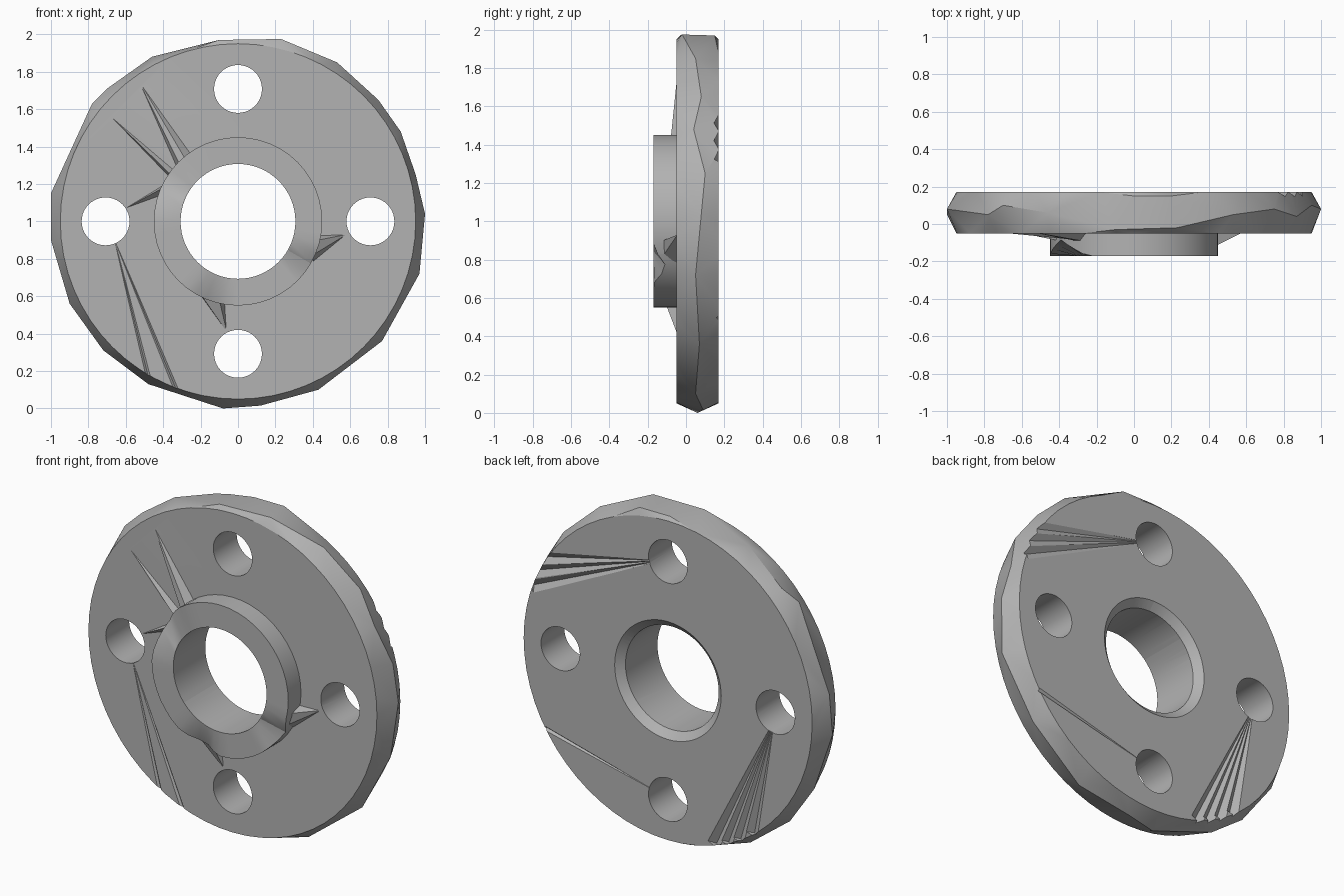
import bpy, bmesh
from math import sin, cos, pi, radians, degrees, atan2
from mathutils import Vector

cube = bpy.data.objects.get("Cube")
if cube:
    bpy.data.objects.remove(cube)

FRONT, BACK, HUB = -0.05, 0.17, -0.17
BORE, HUB_R, FACE_R = 0.307, 0.45, 0.95

steel = bpy.data.materials.new("grey steel")
steel.use_nodes = True
steel.diffuse_color = (0.45, 0.45, 0.45, 1)
steel.node_tree.nodes["Principled BSDF"].inputs["Base Color"].default_value = steel.diffuse_color


def ring(r, y, n=64, x=0, z=1):
    return [Vector((x + r * cos(2 * pi * i / n), y, z + r * sin(2 * pi * i / n))) for i in range(n)]


def finish(name, bm):
    bmesh.ops.recalc_face_normals(bm, faces=bm.faces)
    mesh = bpy.data.meshes.new(name)
    bm.to_mesh(mesh)
    bm.free()
    mesh.materials.append(steel)
    ob = bpy.data.objects.new(name, mesh)
    bpy.context.collection.objects.link(ob)
    return ob


def hull(name, points):
    bm = bmesh.new()
    for p in points:
        bm.verts.new(p)
    res = bmesh.ops.convex_hull(bm, input=bm.verts)
    spare = [g for g in set(res["geom_interior"] + res["geom_unused"]) if isinstance(g, bmesh.types.BMVert)]
    bmesh.ops.delete(bm, geom=spare, context="VERTS")
    bmesh.ops.dissolve_limit(bm, angle_limit=radians(0.5), verts=bm.verts, edges=bm.edges)
    return finish(name, bm)


def boolean(target, tool, operation):
    mod = target.modifiers.new("join", "BOOLEAN")
    mod.operation, mod.object, mod.solver = operation, tool, "EXACT"
    bpy.context.view_layer.objects.active = target
    bpy.ops.object.modifier_apply(modifier=mod.name)
    bpy.data.objects.remove(tool)


def groove(target, start, end, width, y, depth):
    """Tapered V cut running from a hole out to the rim of a face at height y."""
    a, b = Vector((start[0], 0, start[1])), Vector((end[0], 0, end[1]))
    out = Vector((0, 1 if y > 0 else -1, 0))
    side = (b - a).cross(out).normalized() * width / 2
    base = Vector((0, y, 0))
    pts = [a + base + out * 0.004, a + base - out * 0.002,
           b + base - out * depth, b + base + side + out * 0.004, b + base - side + out * 0.004]
    boolean(target, hull("groove_cutter", pts), "DIFFERENCE")


# Disc with an uneven, faceted rim ridge: x, z, y
ridge = [(-.1, 1.97, -.03), (.23, 1.975, -.02), (.0, 1.97, .15), (.2, 1.97, .15),
         (.53, 1.85, .05), (.75, 1.65, .08), (.87, 1.48, .04), (.95, 1.25, .1),
         (1, 1.04, .08), (.97, .72, .05), (.77, .36, .07), (.43, .1, .05),
         (.12, .015, .09), (-.08, 0, .06), (-.48, .13, .08), (-.72, .31, .05),
         (-.9, .56, .08), (-1, .9, .05), (-1, 1.15, .08), (-.78, 1.63, .05),
         (-.7, 1.71, .1), (-.46, 1.88, .06)]
flange = hull("flange", ring(FACE_R, FRONT) + ring(FACE_R, BACK)
              + [Vector((x, y, z)) for x, z, y in ridge])

# Raised hub, its outer edge chipped at three places
chips = {150: (26, 0.085), 328: (14, 0.07), 252: (16, 0.07)}
bm = bmesh.new()
rows = [ring(HUB_R, 0, 48), ring(HUB_R, HUB, 48), ring(BORE + 0.005, HUB, 48)]
for v in rows[1]:
    angle = degrees(atan2(v.z - 1, v.x)) % 360
    for centre, (half, depth) in chips.items():
        v.y += depth * max(0, 1 - abs(angle - centre) / half)
rows = [[bm.verts.new(v) for v in row] for row in rows]
for low, high in zip(rows, rows[1:]):
    for i in range(48):
        j = (i + 1) % 48
        bm.faces.new((low[i], low[j], high[j], high[i]))
bm.faces.new(rows[0])
bm.faces.new(rows[-1])
boolean(flange, finish("hub", bm), "UNION")

# Thin webs running from the hub on to the front face
webs = [[(.43, -.12, .9), (.40, -.12, .82), (.40, -.0, .76), (.40, 0, .94), (.58, -.045, .93)],
        [(-.2, -.11, .61), (-.1, -.11, .58), (-.22, 0, .63), (-.05, 0, .58), (-.06, -.045, .41)],
        [(-.31, -.09, 1.3), (-.34, 0, 1.26), (-.2, 0, 1.37), (-.28, -.09, 1.33), (-.54, -.045, 1.77)],
        [(-.36, -.08, 1.25), (-.36, 0, 1.2), (-.30, 0, 1.3), (-.72, -.045, 1.6)],
        [(-.40, -.09, 1.18), (-.40, 0, 1.1), (-.33, 0, 1.25), (-.62, -.045, 1.06)]]
for pts in webs:
    boolean(flange, hull("web", pts), "UNION")

# Grooves on the back and front faces
for end in [(.86, 1.5), (.89, 1.41), (.9, 1.32)]:
    groove(flange, (.05, 1.7), end, .085, BACK, .025)
for end in [(-.3, .1), (-.38, .13), (-.46, .17), (-.55, .23)]:
    groove(flange, (-.7, .95), end, .09, BACK, .03)
groove(flange, (.08, .32), (.81, .5), .03, BACK, .015)
for end in [(-.48, .17), (-.33, .1)]:
    groove(flange, (-.66, .9), end, .03, FRONT, .012)

# Bore with a chamfer at the back, and four bolt holes
boolean(flange, hull("bore_cutter", ring(BORE, -.4) + ring(BORE, .4)), "DIFFERENCE")
boolean(flange, hull("chamfer_cutter", ring(BORE - .001, .13) + ring(BORE + .055, BACK + .01)), "DIFFERENCE")
for k in range(4):
    x, z = .708 * cos(k * pi / 2), 1 + .708 * sin(k * pi / 2)
    boolean(flange, hull("bolt_hole_cutter", ring(.128, -.4, 40, x, z) + ring(.128, .4, 40, x, z)), "DIFFERENCE")

bpy.ops.object.select_all(action="DESELECT")
flange.select_set(True)
bpy.context.view_layer.objects.active = flange
bpy.ops.object.shade_smooth_by_angle(angle=radians(22))
